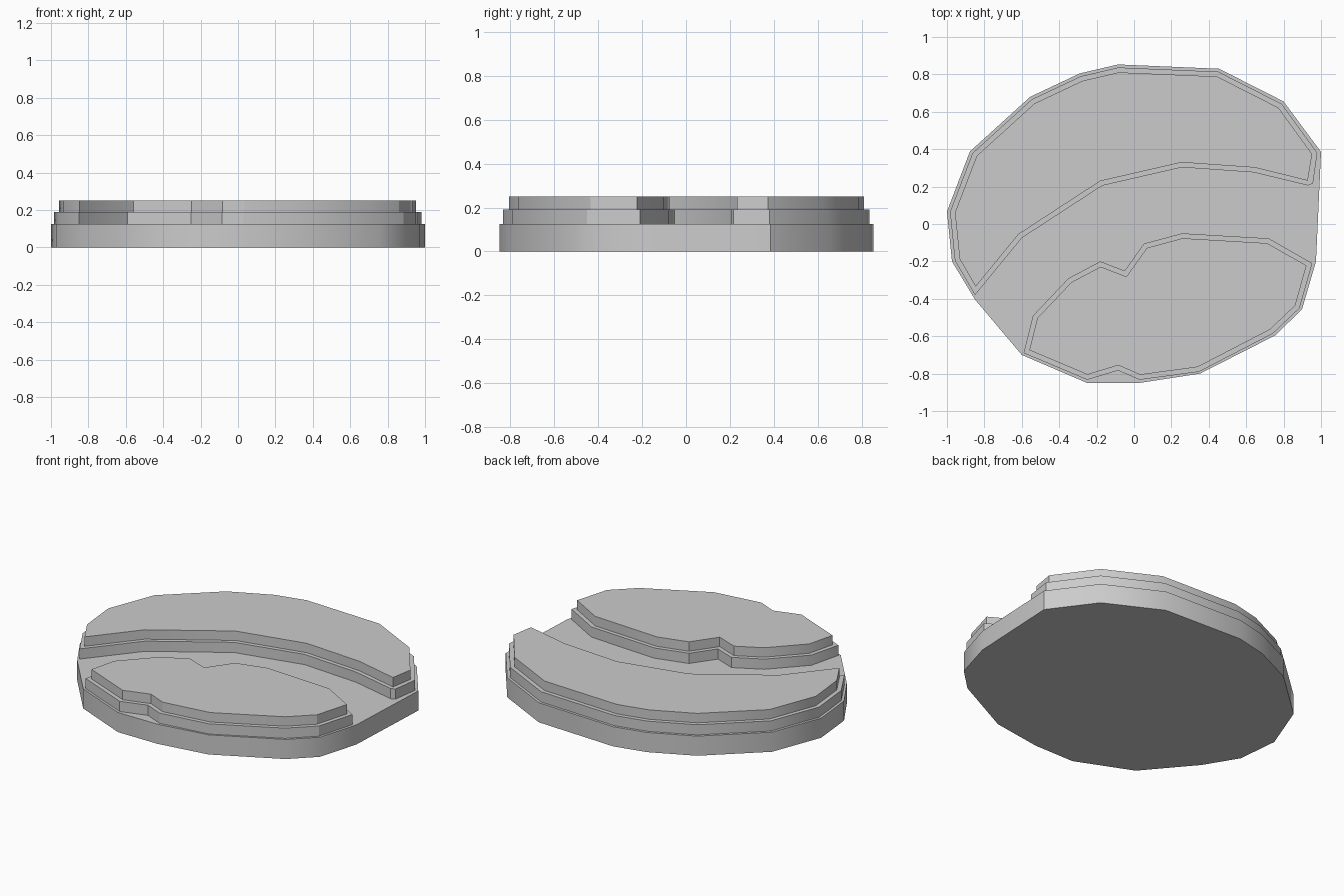
import bpy
import bmesh
import math
from mathutils import Vector

cube = bpy.data.objects.get("Cube")
if cube:
    bpy.data.objects.remove(cube, do_unlink=True)

grey = bpy.data.materials.new("light_grey")
grey.use_nodes = True
grey.diffuse_color = (0.6, 0.6, 0.6, 1)
bsdf = next(n for n in grey.node_tree.nodes if n.type == 'BSDF_PRINCIPLED')
bsdf.inputs["Base Color"].default_value = grey.diffuse_color


def inset(points, dist):
    """Mitred inward offset of a counter-clockwise outline."""
    result = []
    for i, p in enumerate(points):
        here = Vector(p)
        a = (here - Vector(points[i - 1])).normalized()
        b = (Vector(points[(i + 1) % len(points)]) - here).normalized()
        na, nb = Vector((-a.y, a.x)), Vector((-b.y, b.x))
        result.append(here + (na + nb) * dist / (1 + na.dot(nb)))
    return result


def slab(name, outline, bottom, top):
    """Extrude a flat outline into a solid slab."""
    bm = bmesh.new()
    face = bm.faces.new([bm.verts.new((x, y, bottom)) for x, y in outline])
    extruded = bmesh.ops.extrude_face_region(bm, geom=[face], use_keep_orig=True)
    bmesh.ops.translate(bm, vec=(0, 0, top - bottom),
                        verts=[g for g in extruded["geom"] if isinstance(g, bmesh.types.BMVert)])
    bmesh.ops.recalc_face_normals(bm, faces=bm.faces)
    mesh = bpy.data.meshes.new(name)
    bm.to_mesh(mesh)
    bm.free()
    mesh.materials.append(grey)
    obj = bpy.data.objects.new(name, mesh)
    bpy.context.collection.objects.link(obj)
    bpy.ops.object.select_all(action='DESELECT')
    obj.select_set(True)
    bpy.context.view_layer.objects.active = obj
    bpy.ops.object.shade_smooth_by_angle(angle=math.radians(30))


# Outlines, counter-clockwise from above
back_rim = [(.8, .655), (.455, .83), (-.085, .853), (-.29, .805), (-.555, .68),
            (-.877, .388), (-1, .067), (-.973, -.2)]
base = [(1, .385)] + back_rim + [
    (-.85, -.404), (-.6, -.7), (-.25, -.85), (.027, -.85), (.353, -.8),
    (.754, -.596), (.898, -.457), (.973, -.2)]
back_terrace = [(.98, .38)] + inset(base, .016)[1:len(back_rim) + 1] + [
    (-.85, -.38), (-.6, -.075), (-.17, .205), (.257, .303), (.64, .276),
    (.93, .206), (.957, .217)]
front_terrace = [
    (.953, -.21), (.72, -.077), (.257, -.05), (.053, -.105), (-.05, -.25),
    (-.18, -.2), (-.35, -.29), (-.54, -.49), (-.59, -.69), (-.25, -.833),
    (-.085, -.783), (.03, -.833), (.348, -.79), (.742, -.586), (.885, -.45)]

# Ground plate and two stepped terraces with the channel between them
slab("base_plate", base, 0, .125)
slab("back_lower_step", back_terrace, .125, .19)
slab("front_lower_step", front_terrace, .125, .19)

# The narrow corner is merged into one point on the upper step
back_upper = back_terrace[:-2] + [(.95, .2)]
slab("back_upper_step", inset(back_upper, .026), .19, .25)
slab("front_upper_step", inset(front_terrace, .026), .19, .25)
